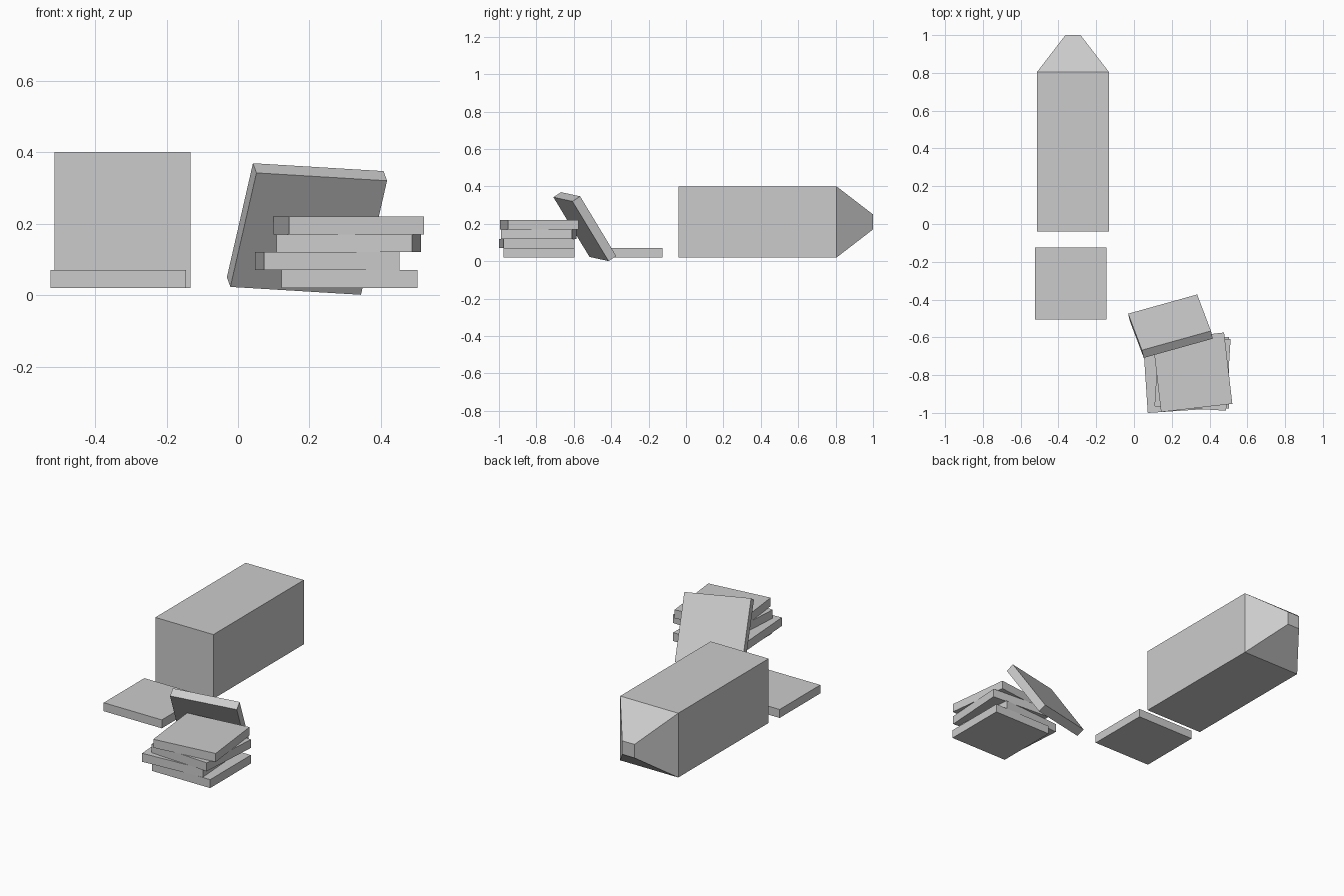
import bpy
import bmesh
from math import radians
from mathutils import Matrix, Vector

if "Cube" in bpy.data.objects:
    bpy.data.objects.remove(bpy.data.objects["Cube"], do_unlink=True)

GREY = (0.6, 0.6, 0.6, 1.0)
mat = bpy.data.materials.new("plain grey")
mat.use_nodes = True
mat.diffuse_color = GREY
mat.node_tree.nodes["Principled BSDF"].inputs["Base Color"].default_value = GREY

SIDE, THICK, FLOOR = 0.38, 0.05, 0.02


def add_object(name, bm, matrix):
    mesh = bpy.data.meshes.new(name)
    bmesh.ops.recalc_face_normals(bm, faces=bm.faces)
    bm.to_mesh(mesh)
    bm.free()
    mesh.materials.append(mat)
    obj = bpy.data.objects.new(name, mesh)
    obj.matrix_world = matrix
    bpy.context.collection.objects.link(obj)
    return obj


def box(size):
    bm = bmesh.new()
    bmesh.ops.create_cube(bm, size=1)
    bmesh.ops.scale(bm, vec=size, verts=bm.verts)
    return bm


def slab(name, matrix):
    add_object(name, box((SIDE, SIDE, THICK)), matrix)


# Long block whose back end tapers to a small square tip
length, taper, tip = 0.845, 0.195, 0.08
bm = box((SIDE, length, SIDE))
back = max(bm.faces, key=lambda f: f.calc_center_median().y)
end = bmesh.ops.extrude_discrete_faces(bm, faces=[back])["faces"][0]
for v in end.verts:
    v.co.x *= tip / SIDE
    v.co.z *= tip / SIDE
    v.co.y += taper
add_object("tapered_block", bm,
           Matrix.Translation((-0.323, -0.04 + length / 2, FLOOR + SIDE / 2)))

# Single slab lying in front of the block
slab("loose_slab", Matrix.Translation((-0.335, -0.315, FLOOR + THICK / 2)))

# Stack of slabs, each twisted a little
stack = [(0.312, -0.787, 0), (0.25, -0.798, 3.8),
         (0.31, -0.787, -3.6), (0.31, -0.785, 6.6)]
for i, (x, y, turn) in enumerate(stack):
    z = FLOOR + THICK * (i + 0.5)
    slab(f"stacked_slab_{i + 1}",
         Matrix.Translation((x, y, z)) @ Matrix.Rotation(radians(turn), 4, "Z"))

# Slab leaning against the back of the stack
across = Vector((0.962, 0.268, -0.058)).normalized()
up = Vector((0.197, -0.508, 0.842))
up = (up - across * up.dot(across)).normalized()
lean = Matrix((across, up, across.cross(up))).transposed().to_4x4()
slab("leaning_slab", Matrix.Translation((0.193, -0.541, 0.185)) @ lean)
